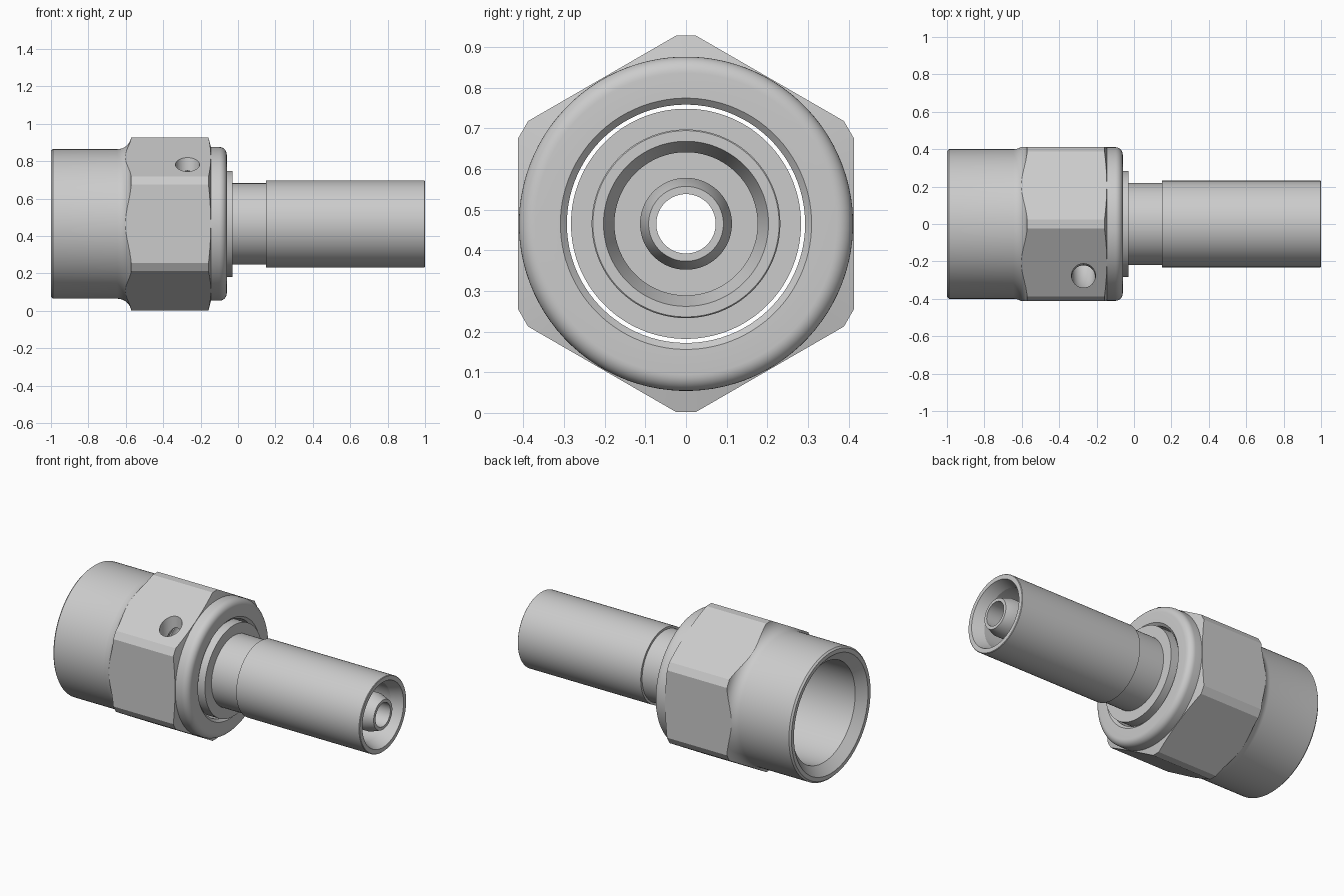
import bpy, bmesh, math
from mathutils import Matrix, Vector

if "Cube" in bpy.data.objects:
    bpy.data.objects.remove(bpy.data.objects["Cube"])

ZC = 0.465      # height of the main axis
SEG = 96

steel = bpy.data.materials.new("light_steel")
steel.diffuse_color = (0.6, 0.6, 0.6, 1)
steel.use_nodes = True
steel.node_tree.nodes["Principled BSDF"].inputs["Base Color"].default_value = steel.diffuse_color


def finish(name, bm):
    bmesh.ops.recalc_face_normals(bm, faces=bm.faces)
    me = bpy.data.meshes.new(name)
    bm.to_mesh(me)
    bm.free()
    me.materials.append(steel)
    ob = bpy.data.objects.new(name, me)
    bpy.context.collection.objects.link(ob)
    return ob


def lathe(name, profile):
    """Revolve a closed (x, r) outline around the main axis."""
    bm = bmesh.new()
    rings = []
    for i in range(SEG):
        a = 2 * math.pi * (i + 0.5) / SEG
        rings.append([bm.verts.new((x, r * math.cos(a), ZC + r * math.sin(a)))
                      for x, r in profile])
    n = len(profile)
    for i in range(SEG):
        p, q = rings[i], rings[(i + 1) % SEG]
        for j in range(n):
            k = (j + 1) % n
            bm.faces.new((p[j], p[k], q[k], q[j]))
    return finish(name, bm)


def arc(cx, cr, rad, a0, a1, steps=8):
    """Arc points in the (x, r) plane, angles in degrees."""
    out = []
    for i in range(steps + 1):
        a = math.radians(a0 + (a1 - a0) * i / steps)
        out.append((cx + rad * math.cos(a), cr + rad * math.sin(a)))
    return out


def boolean(ob, cutter, operation):
    mod = ob.modifiers.new(operation.lower(), 'BOOLEAN')
    mod.operation = operation
    mod.solver = 'EXACT'
    mod.object = cutter
    bpy.context.view_layer.objects.active = ob
    bpy.ops.object.modifier_apply(modifier=mod.name)
    bpy.data.objects.remove(cutter)


def smooth(ob):
    bpy.ops.object.select_all(action='DESELECT')
    ob.select_set(True)
    bpy.context.view_layer.objects.active = ob
    bpy.ops.object.shade_smooth_by_angle(angle=math.radians(20))


# Nut: round skirt, flared shoulder, hex envelope, rounded collar, grooved bore
GX, GR = -0.27, 0.062      # retaining groove position and radius
nut = lathe("hex_nut", [(-1.0, 0.39), (-0.99, 0.40)]
            + arc(-0.645, 0.475, 0.075, -90, -8)
            + [(-0.565, 0.485), (-0.163, 0.485), (-0.145, 0.411)]
            + arc(-0.10, 0.371, 0.04, 90, 0)
            + [(-0.06, 0.309), (-0.075, 0.293)]
            + arc(GX, 0.293, GR, 0, 180, 12)
            + [(-0.45, 0.293), (-0.47, 0.31), (-0.95, 0.31), (-1.0, 0.365)])

# Hex prism with flattened corners trims the nut
bm = bmesh.new()
flat, half = 0.413, 0.21
section = []
for k in range(6):
    a = math.radians(60 * k)
    for t in (-half, half):
        section.append((flat * math.cos(a) - t * math.sin(a),
                        ZC + flat * math.sin(a) + t * math.cos(a)))
ends = [[bm.verts.new((x, y, z)) for y, z in section] for x in (-1.1, 0.1)]
for e in ends:
    bm.faces.new(e)
for i in range(12):
    j = (i + 1) % 12
    bm.faces.new((ends[0][i], ends[0][j], ends[1][j], ends[1][i]))
boolean(nut, finish("hex_cutter", bm), 'INTERSECT')

# Vertical hole meeting the retaining groove
bm = bmesh.new()
bmesh.ops.create_cone(bm, cap_ends=True, segments=32, radius1=0.064, radius2=0.064,
                      depth=0.6, matrix=Matrix.Translation(Vector((GX, -0.276, ZC + 0.301))))
boolean(nut, finish("hole_cutter", bm), 'DIFFERENCE')
smooth(nut)

# Stem: nose, grooved body, neck, hose sleeve, inner tube and through bore
stem = lathe("hose_stem", [(-0.62, 0.073), (-0.62, 0.20), (-0.50, 0.283)]
             + arc(GX, 0.283, GR, 180, 360, 12)
             + [(-0.03, 0.283), (-0.03, 0.218), (0.15, 0.218), (0.15, 0.232),
                (0.997, 0.232), (1.0, 0.229), (1.0, 0.203), (0.93, 0.176),
                (0.25, 0.176), (0.25, 0.113), (0.94, 0.113), (1.0, 0.092),
                (1.0, 0.073)])
smooth(stem)
